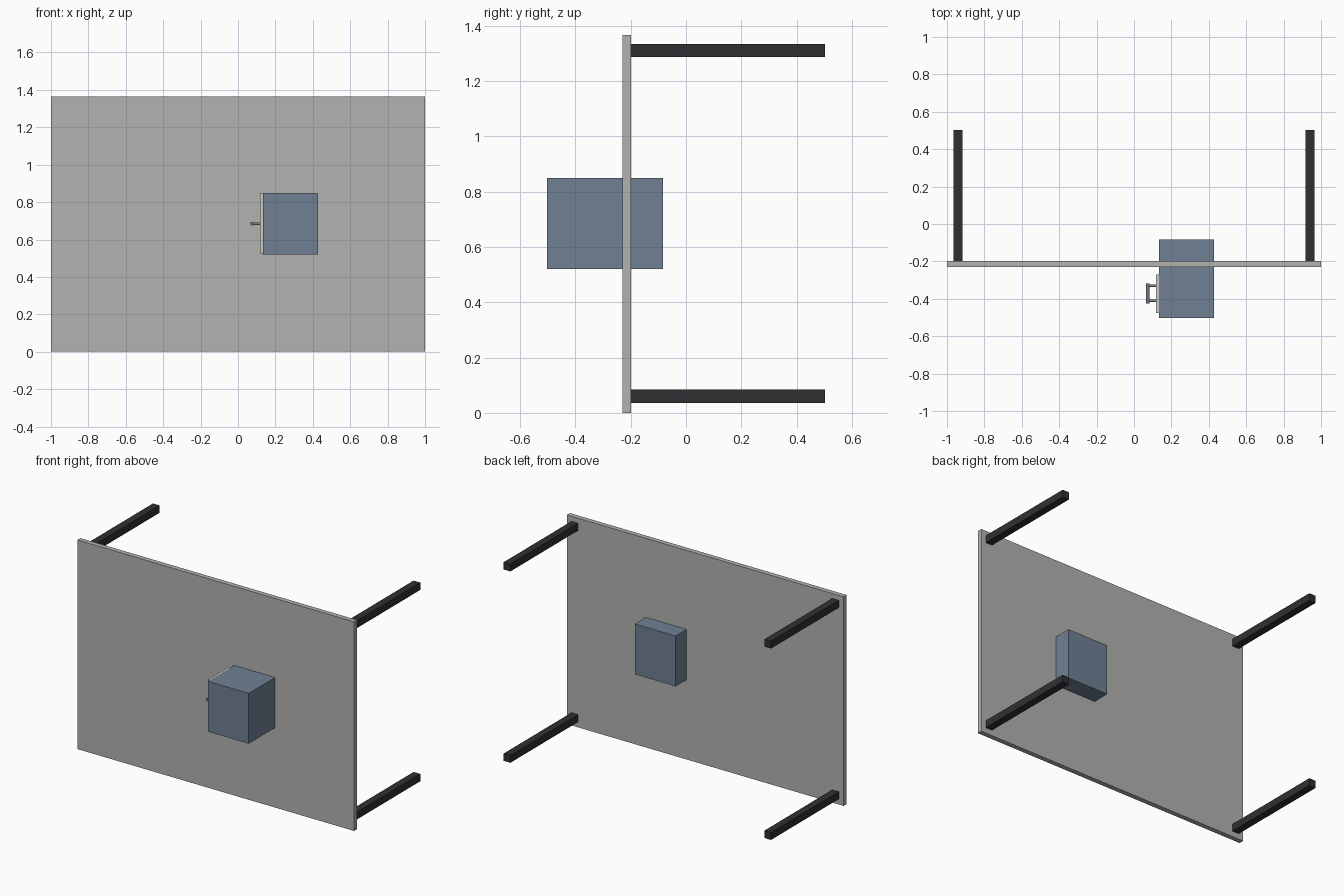
import bpy
from mathutils import Vector

cube = bpy.data.objects.get("Cube")
if cube:
    bpy.data.objects.remove(cube, do_unlink=True)


def material(name, rgb):
    """Flat material from sRGB 0-255 values."""
    linear = [((c / 255 + 0.055) / 1.055) ** 2.4 for c in rgb]
    mat = bpy.data.materials.new(name)
    mat.use_nodes = True
    mat.diffuse_color = (*linear, 1)
    mat.node_tree.nodes["Principled BSDF"].inputs["Base Color"].default_value = (*linear, 1)
    return mat


top_grey = material("table top grey", (178, 178, 177))
leg_black = material("leg charcoal", (48, 48, 51))
slate = material("cabinet slate blue", (112, 128, 148))
cream = material("drawer cream", (205, 203, 190))
steel = material("handle steel", (120, 122, 130))


def box(name, low, high, mat):
    low, high = Vector(low), Vector(high)
    bpy.ops.mesh.primitive_cube_add(size=1, location=(low + high) / 2)
    ob = bpy.context.object
    ob.name = name
    ob.scale = high - low
    bpy.ops.object.transform_apply(location=False, rotation=False, scale=True)
    ob.data.materials.append(mat)
    return ob


def rod(name, start, end, radius, mat):
    start, end = Vector(start), Vector(end)
    axis = end - start
    bpy.ops.mesh.primitive_cylinder_add(
        vertices=16, radius=radius, depth=axis.length, location=(start + end) / 2,
        rotation=axis.to_track_quat("Z", "Y").to_euler())
    ob = bpy.context.object
    ob.name = name
    ob.data.materials.append(mat)
    bpy.ops.object.shade_smooth_by_angle()
    return ob


# Table top standing on its edge
box("table_top", (-1, -0.23, 0), (1, -0.198, 1.366), top_grey)

# Four legs pointing backwards
for side, x in (("right", -0.942), ("left", 0.942)):
    for level, z in (("lower", 0.06), ("upper", 1.31)):
        box(f"{level}_{side}_leg", (x - 0.024, -0.199, z - 0.024),
            (x + 0.024, 0.502, z + 0.024), leg_black)

# Cabinet passing through the top
box("cabinet", (0.134, -0.502, 0.521), (0.429, -0.084, 0.85), slate)

# Drawer front and bar handle on the cabinet's side
box("drawer_front", (0.118, -0.475, 0.525), (0.135, -0.27, 0.848), cream)
handle_z = 0.684
rod("handle_bar", (0.074, -0.424, handle_z), (0.074, -0.318, handle_z), 0.009, steel)
for name, y in (("front", -0.411), ("back", -0.331)):
    rod(f"{name}_handle_post", (0.074, y, handle_z), (0.12, y, handle_z), 0.007, steel)
